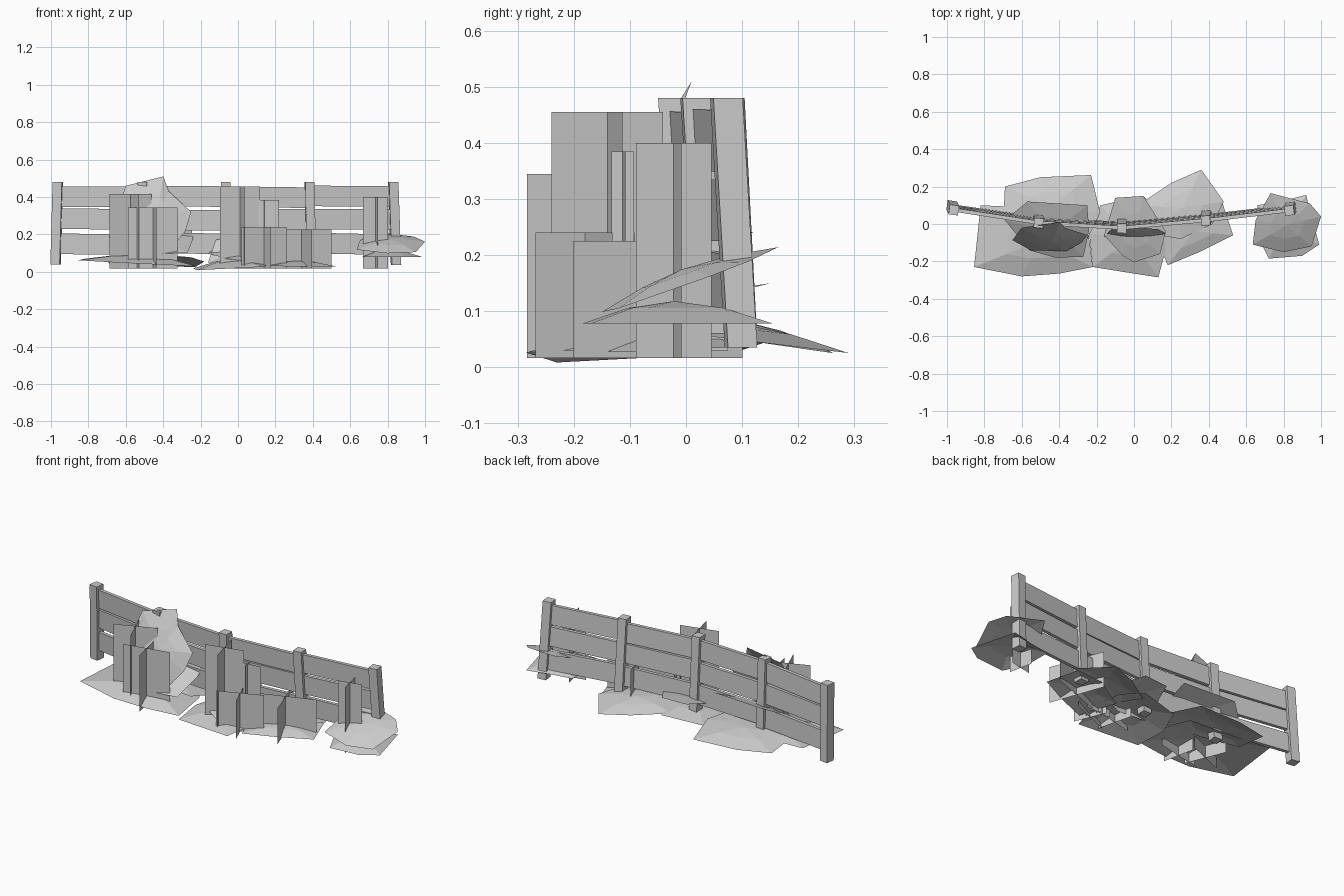
import bpy, bmesh, math
from mathutils import Vector


def make_object(name, bm):
    me = bpy.data.meshes.new(name)
    bm.to_mesh(me)
    bm.free()
    ob = bpy.data.objects.new(name, me)
    bpy.context.collection.objects.link(ob)
    return ob


def prism(name, a, b, u, v):
    """Box swept from a to b with half extents u and v."""
    bm = bmesh.new()
    rings = [[bm.verts.new(p + u * i + v * j)
              for i, j in ((-1, -1), (1, -1), (1, 1), (-1, 1))] for p in (a, b)]
    bm.faces.new(rings[0])
    bm.faces.new(rings[1])
    for i in range(4):
        k = (i + 1) % 4
        bm.faces.new((rings[0][i], rings[0][k], rings[1][k], rings[1][i]))
    bmesh.ops.recalc_face_normals(bm, faces=bm.faces)
    return make_object(name, bm)


# Leaning posts along a shallow arc: bottom x, y, top x, y, bottom z, twist
posts = []
for i, (bx, by, tx, ty, z0, twist) in enumerate((
        (-0.975, 0.098, -0.963, 0.075, 0.04, 0.14),
        (-0.515, 0.032, -0.51, 0.005, 0.03, 0.1),
        (-0.065, 0.006, -0.065, -0.023, 0.03, 0.02),
        (0.39, 0.047, 0.383, 0.018, 0.03, -0.08),
        (0.845, 0.098, 0.83, 0.072, 0.035, -0.12))):
    a, b = Vector((bx, by, z0)), Vector((tx, ty, 0.48))
    posts.append((a, b))
    u = Vector((1, -twist, 0)).normalized() * 0.025
    prism(f"fence_post_{i + 1}", a, b, u, Vector((-u.y, u.x, 0)) * 1.05)

# Three rails in each bay, following the lean of the posts
for i in range(4):
    for j, z in enumerate((0.15, 0.28, 0.402)):
        za = z + 0.004 * ((i + j) % 2)
        zb = z - 0.006 * ((i * 2 + j) % 3 == 0)
        ends = []
        for (a, b), h in ((posts[i], za), (posts[i + 1], zb)):
            ends.append(a.lerp(b, (h - a.z) / (b.z - a.z)))
        d = (ends[1] - ends[0]).normalized()
        n = d.cross(Vector((0, 0, 1))).normalized()
        prism(f"fence_rail_{i + 1}_{j + 1}", ends[0], ends[1],
              n * 0.01, Vector((0, -0.003, 0.055)))


# Crossed upright plant cards
def plant(name, x, y, top, wide, deep, deg):
    bm = bmesh.new()
    t = math.radians(deg)
    for w, c, s in ((wide, math.cos(t), math.sin(t)), (deep, math.sin(t), -math.cos(t))):
        c, s = c * w / 2, s * w / 2
        bm.faces.new([bm.verts.new(p) for p in (
            (x - c, y - s, 0.017), (x + c, y + s, 0.017),
            (x + c, y + s, top), (x - c, y - s, top))])
    make_object(name, bm)


for i, p in enumerate((
        (-0.575, -0.12, 0.415, 0.24, 0.24, 22),
        (-0.455, -0.19, 0.345, 0.27, 0.19, 12),
        (0.01, -0.14, 0.455, 0.22, 0.205, 14),
        (0.14, -0.113, 0.385, 0.16, 0.04, 4),
        (0.14, -0.18, 0.24, 0.26, 0.19, 22),
        (0.34, -0.05, 0.225, 0.34, 0.32, 20),
        (0.735, -0.022, 0.40, 0.137, 0.137, 12))):
    plant(f"plant_cards_{i + 1}", *p)


# Domed, irregular foliage sheets; upright ones swap y and z
def sheet(name, pts, mid, slope, drop, upright=False):
    bm = bmesh.new()
    cu = sum(p[0] for p in pts) / len(pts)
    cv = sum(p[1] for p in pts) / len(pts)

    def vert(u, v, k):
        h = mid + slope[0] * (u - cu) + slope[1] * (v - cv) - drop * k
        return bm.verts.new((u, h, v) if upright else (u, v, max(h, 0.0)))

    c = vert(cu, cv, 0)
    inner = [vert((u + cu) / 2, (v + cv) / 2, 0.3) for u, v in pts]
    outer = [vert(u, v, 1) for u, v in pts]
    for i in range(len(pts)):
        k = (i + 1) % len(pts)
        bm.faces.new((c, inner[i], inner[k]))
        bm.faces.new((inner[i], outer[i], outer[k], inner[k]))
    bmesh.ops.recalc_face_normals(bm, faces=bm.faces)
    make_object(name, bm)


sheet("ground_leaf_left", [(-0.82, 0.1), (-0.855, -0.23), (-0.6, -0.28), (-0.4, -0.265),
      (-0.22, -0.23), (-0.25, 0.0), (-0.3, 0.09), (-0.6, 0.09)], 0.09, (-0.05, 0.03), 0.042)
sheet("ground_leaf_back_left", [(-0.7, 0.0), (-0.69, 0.2), (-0.5, 0.25), (-0.23, 0.262),
      (-0.18, 0.06), (-0.25, -0.08), (-0.5, -0.05)], 0.085, (-0.02, -0.15), 0.03)
sheet("ground_leaf_middle", [(-0.18, 0.1), (-0.24, -0.05), (-0.22, -0.23), (0.0, -0.265),
      (0.13, -0.285), (0.18, -0.1), (0.14, 0.06), (0.05, 0.15)], 0.07, (0.06, 0.06), 0.04)
sheet("ground_leaf_back_right", [(0.02, 0.1), (0.2, 0.22), (0.36, 0.29), (0.48, 0.12),
      (0.42, 0.0), (0.25, -0.08), (0.08, -0.05)], 0.08, (0.0, -0.12), 0.03)
sheet("ground_leaf_front_right", [(0.1, -0.02), (0.18, -0.22), (0.35, -0.15), (0.53, -0.06),
      (0.47, 0.12), (0.3, 0.1)], 0.06, (-0.03, 0.05), 0.025)
sheet("end_leaf_upper", [(0.635, -0.11), (0.65, 0.02), (0.73, 0.165), (0.94, 0.11),
      (1.0, 0.04), (0.95, -0.12), (0.8, -0.15)], 0.175, (-0.03, 0.36), 0.025)
sheet("end_leaf_lower", [(0.66, 0.1), (0.66, -0.06), (0.72, -0.185), (0.9, -0.17),
      (0.99, -0.11), (0.92, 0.155), (0.78, 0.12)], 0.118, (0.0, 0.0), 0.04)
sheet("tilted_leaf_left", [(-0.69, 0.02), (-0.56, -0.14), (-0.42, -0.18), (-0.27, -0.175),
      (-0.24, -0.03), (-0.25, 0.1), (-0.57, 0.12)], 0.18, (0.03, 0.5), 0.015)
sheet("upright_leaf_left", [(-0.6, 0.46), (-0.4, 0.51), (-0.37, 0.43), (-0.25, 0.32),
      (-0.28, 0.22), (-0.36, 0.12), (-0.55, 0.15), (-0.65, 0.3)],
      -0.1, (0.05, 0.4), -0.03, True)
sheet("upright_leaf_middle", [(-0.16, 0.05), (-0.12, 0.17), (0.0, 0.2), (0.13, 0.17),
      (0.17, 0.1), (0.05, 0.04)], -0.065, (0.0, 0.35), -0.02, True)
sheet("tilted_leaf_middle", [(-0.16, -0.06), (-0.06, -0.17), (0.0, -0.205), (0.14, -0.16),
      (0.17, -0.04), (0.05, 0.15), (-0.1, 0.14)], 0.115, (0.0, 0.25), 0.015)
